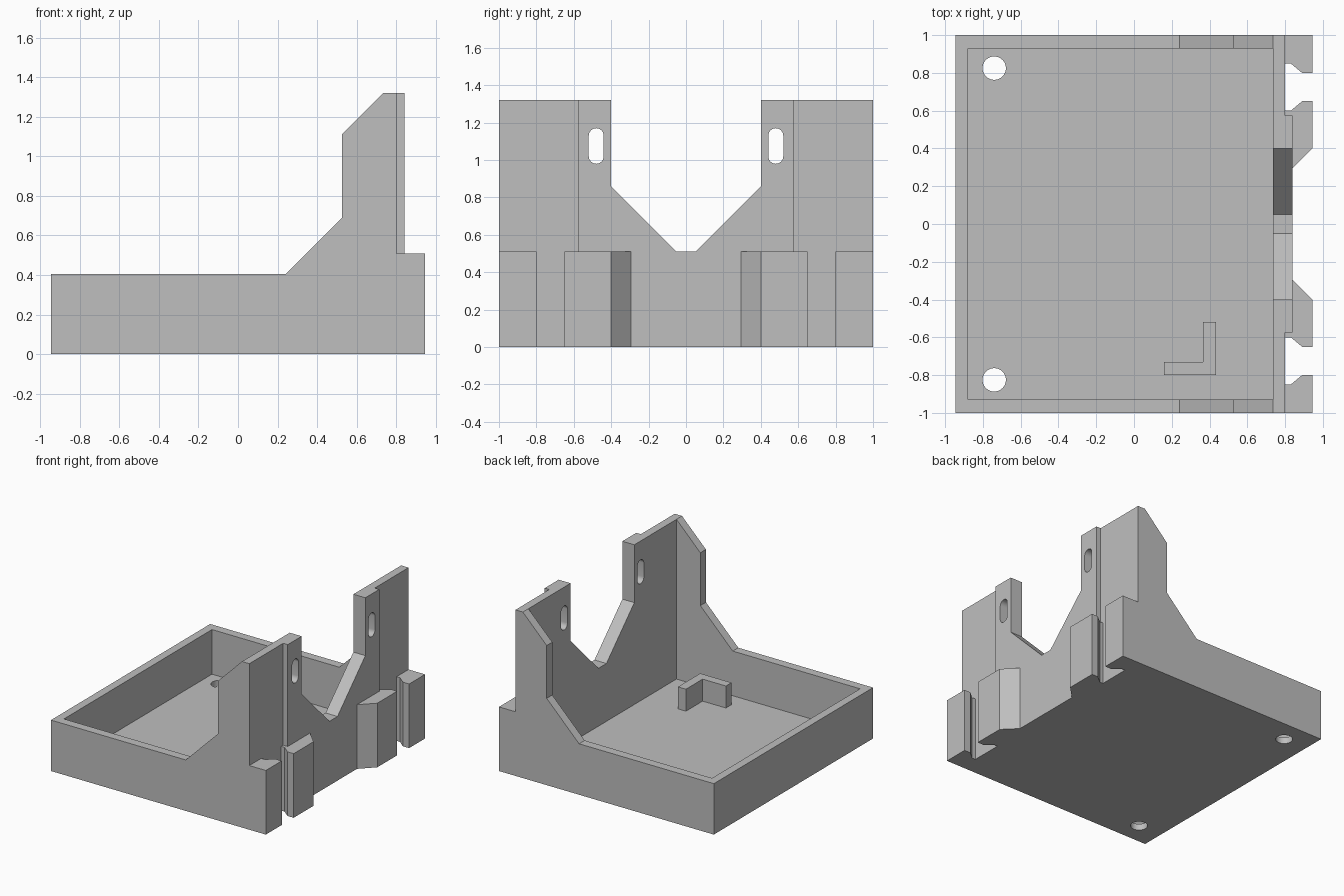
import bpy, bmesh
from math import sin, cos, pi

cube = bpy.data.objects.get("Cube")
if cube:
    bpy.data.objects.remove(cube, do_unlink=True)

grey = bpy.data.materials.new("mid grey")
grey.use_nodes = True
grey.diffuse_color = (0.52, 0.52, 0.52, 1)
grey.node_tree.nodes["Principled BSDF"].inputs["Base Color"].default_value = grey.diffuse_color

PLACE = {"x": lambda a, b, h: (h, a, b),
         "y": lambda a, b, h: (a, h, b),
         "z": lambda a, b, h: (a, b, h)}


def prism(name, outline, axis, low, high):
    """Extrude a flat outline along one axis."""
    bm = bmesh.new()
    rings = [[bm.verts.new(PLACE[axis](a, b, h)) for a, b in outline] for h in (low, high)]
    bm.faces.new(rings[0])
    bm.faces.new(rings[1])
    n = len(outline)
    for i in range(n):
        j = (i + 1) % n
        bm.faces.new((rings[0][i], rings[0][j], rings[1][j], rings[1][i]))
    bmesh.ops.recalc_face_normals(bm, faces=bm.faces[:])
    mesh = bpy.data.meshes.new(name)
    bm.to_mesh(mesh)
    bm.free()
    mesh.materials.append(grey)
    obj = bpy.data.objects.new(name, mesh)
    bpy.context.collection.objects.link(obj)
    return obj


def rect(a0, a1, b0, b1):
    return [(a0, b0), (a1, b0), (a1, b1), (a0, b1)]


def arc(a, b, r, start, end, steps):
    return [(a + r * cos(start + (end - start) * i / steps),
             b + r * sin(start + (end - start) * i / steps)) for i in range(steps + 1)]


def cut(target, cutter):
    """Subtract the cutter, then discard it."""
    cutter.hide_render = True
    mod = target.modifiers.new("cut", "BOOLEAN")
    mod.operation = "DIFFERENCE"
    mod.solver = "EXACT"
    mod.object = cutter
    bpy.context.view_layer.objects.active = target
    bpy.ops.object.modifier_apply(modifier=mod.name)
    bpy.data.objects.remove(cutter, do_unlink=True)


def smooth(obj):
    bpy.ops.object.select_all(action="DESELECT")
    obj.select_set(True)
    bpy.context.view_layer.objects.active = obj
    bpy.ops.object.shade_smooth_by_angle(angle=pi / 6)


EDGE_X, INNER_Y, WALL_IN, WALL_OUT, RIB_OUT = 0.945, 0.93, 0.735, 0.80, 0.84
RIM, CLIP_TOP, TOP, FLOOR = 0.405, 0.51, 1.32, 0.05
SIDES = (("left", -1), ("right", 1))

# Tray floor with two screw holes
floor = prism("tray_floor", rect(-0.88, WALL_IN, -INNER_Y, INNER_Y), "z", 0, FLOOR)
for _, s in SIDES:
    hole = arc(-0.74, s * 0.825, 0.062, 0, 2 * pi, 32)[:-1]
    cut(floor, prism("hole_cutter", hole, "z", -0.1, 0.2))
smooth(floor)

# Low end rim
prism("end_rim", rect(-EDGE_X, -0.88, -INNER_Y, INNER_Y), "z", 0, RIM)

# Side walls rising to gussets
gusset = [(-EDGE_X, 0), (WALL_OUT, 0), (WALL_OUT, TOP), (WALL_IN, TOP),
          (0.525, 1.11), (0.525, 0.69), (0.24, RIM), (-EDGE_X, RIM)]
for side, s in SIDES:
    prism(side + "_side_wall", gusset, "y", *sorted((s * INNER_Y, s)))

# Tall wall, thicker in the middle, with a funnel notch and two slots
plan = [(WALL_IN, -INNER_Y), (WALL_OUT, -INNER_Y), (WALL_OUT, -0.575), (RIB_OUT, -0.575),
        (RIB_OUT, 0.575), (WALL_OUT, 0.575), (WALL_OUT, INNER_Y), (WALL_IN, INNER_Y)]
wall = prism("tall_wall", plan, "z", 0, TOP)
notch = [(-0.05, CLIP_TOP), (0.05, CLIP_TOP), (0.4, 0.86), (0.4, 1.5), (-0.4, 1.5), (-0.4, 0.86)]
cut(wall, prism("notch_cutter", notch, "x", 0.6, 1))
for _, s in SIDES:
    slot = arc(s * 0.48, 1.13, 0.04, 0, pi, 12) + arc(s * 0.48, 1.02, 0.04, pi, 2 * pi, 12)
    cut(wall, prism("slot_cutter", slot, "x", 0.6, 1))
smooth(wall)

# Hooked clip rails on the outside of the tall wall
outer = [(WALL_OUT, 1), (EDGE_X, 1), (EDGE_X, 0.8), (0.89, 0.8), (0.83, 0.85), (WALL_OUT, 0.85)]
inner = [(WALL_OUT, 0.6), (0.83, 0.6), (0.89, 0.65), (EDGE_X, 0.65), (EDGE_X, 0.4),
         (RIB_OUT, 0.295), (RIB_OUT, 0.575), (WALL_OUT, 0.575)]
for side, s in SIDES:
    for name, shape in (("outer", outer), ("inner", inner)):
        prism(f"{side}_{name}_clip", [(x, s * y) for x, y in shape], "z", 0, CLIP_TOP)

# Corner stop standing on the floor
stop = [(0.16, -0.8), (0.435, -0.8), (0.435, -0.52), (0.365, -0.52), (0.365, -0.73), (0.16, -0.73)]
prism("corner_stop", stop, "z", FLOOR, 0.225)
